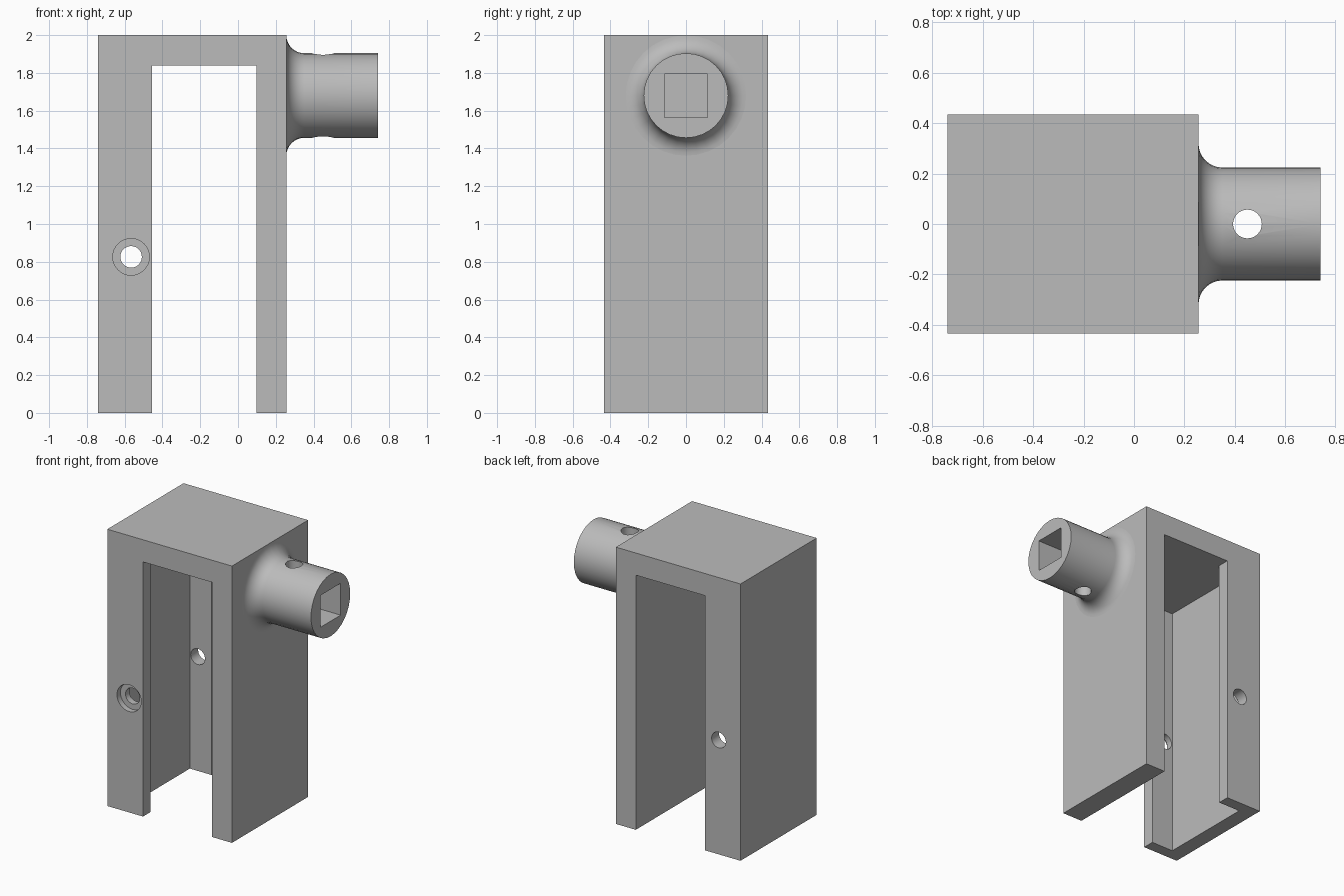
import bpy
import bmesh
from math import pi, sin, cos, radians
from mathutils import Matrix, Vector

default = bpy.data.objects.get("Cube")
if default:
    bpy.data.objects.remove(default, do_unlink=True)

grey = bpy.data.materials.new("plain_grey")
grey.use_nodes = True
COLOUR = (0.5, 0.5, 0.5, 1)
grey.diffuse_color = COLOUR
grey.node_tree.nodes["Principled BSDF"].inputs["Base Color"].default_value = COLOUR


def to_object(name, bm):
    bmesh.ops.recalc_face_normals(bm, faces=bm.faces)
    mesh = bpy.data.meshes.new(name)
    bm.to_mesh(mesh)
    bm.free()
    mesh.materials.append(grey)
    obj = bpy.data.objects.new(name, mesh)
    bpy.context.scene.collection.objects.link(obj)
    return obj


def box(name, low, high):
    low, high = Vector(low), Vector(high)
    bm = bmesh.new()
    bmesh.ops.create_cube(bm, size=1, matrix=Matrix.Translation((low + high) / 2)
                          @ Matrix.Diagonal((*(high - low), 1)))
    return to_object(name, bm)


def cylinder(name, centre, radius, length, axis):
    turn = Matrix.Rotation(pi / 2, 4, "X") if axis == "Y" else Matrix.Identity(4)
    bm = bmesh.new()
    bmesh.ops.create_cone(bm, cap_ends=True, segments=32, radius1=radius, radius2=radius,
                          depth=length, matrix=Matrix.Translation(centre) @ turn)
    return to_object(name, bm)


def lathe_x(name, profile, height, sides):
    # Revolve (x, radius) points around a horizontal axis
    bm = bmesh.new()
    rings = []
    for x, r in profile:
        angles = [2 * pi * i / sides for i in range(sides)]
        rings.append([bm.verts.new((x, r * sin(a), height + r * cos(a))) for a in angles])
    for a, b in zip(rings, rings[1:]):
        for i in range(sides):
            j = (i + 1) % sides
            bm.faces.new((a[i], a[j], b[j], b[i]))
    bm.faces.new(rings[0])
    bm.faces.new(rings[-1])
    return to_object(name, bm)


def cut(obj, cutters):
    bpy.ops.object.select_all(action="DESELECT")
    obj.select_set(True)
    bpy.context.view_layer.objects.active = obj
    for cutter in cutters:
        mod = obj.modifiers.new("cut", "BOOLEAN")
        mod.operation = "DIFFERENCE"
        mod.solver = "EXACT"
        mod.object = cutter
        bpy.ops.object.modifier_apply(modifier=mod.name)
        bpy.data.objects.remove(cutter, do_unlink=True)
    bpy.ops.object.shade_smooth_by_angle(angle=radians(30))


# Housing: open slot front to back, widened channel inside the thick leg
housing = box("housing", (-0.74, -0.435, 0), (0.256, 0.435, 2))
cut(housing, [
    box("slot", (-0.455, -1, -1), (0.097, 1, 1.84)),
    box("channel", (-0.63, -0.35, -1), (0, 0.35, 1.84)),
    cylinder("screw_hole", (-0.566, 0, 0.826), 0.057, 2, "Y"),
    cylinder("counterbore", (-0.566, -0.435, 0.826), 0.097, 0.08, "Y"),
])

# Boss: round stub with a flared root, square socket and vertical pin hole
FLARE = 0.095
steps = 8
root = [(0.256 + FLARE * (1 - cos(t)), 0.319 - FLARE * sin(t))
        for t in (pi / 2 * i / steps for i in range(steps + 1))]
boss = lathe_x("boss", [(0.2, 0.319)] + root + [(0.74, 0.224)], 1.68, 32)
cut(boss, [
    box("socket", (0.26, -0.115, 1.565), (1, 0.115, 1.795)),
    cylinder("pin_hole", (0.45, 0, 1.68), 0.057, 1, "Z"),
])
